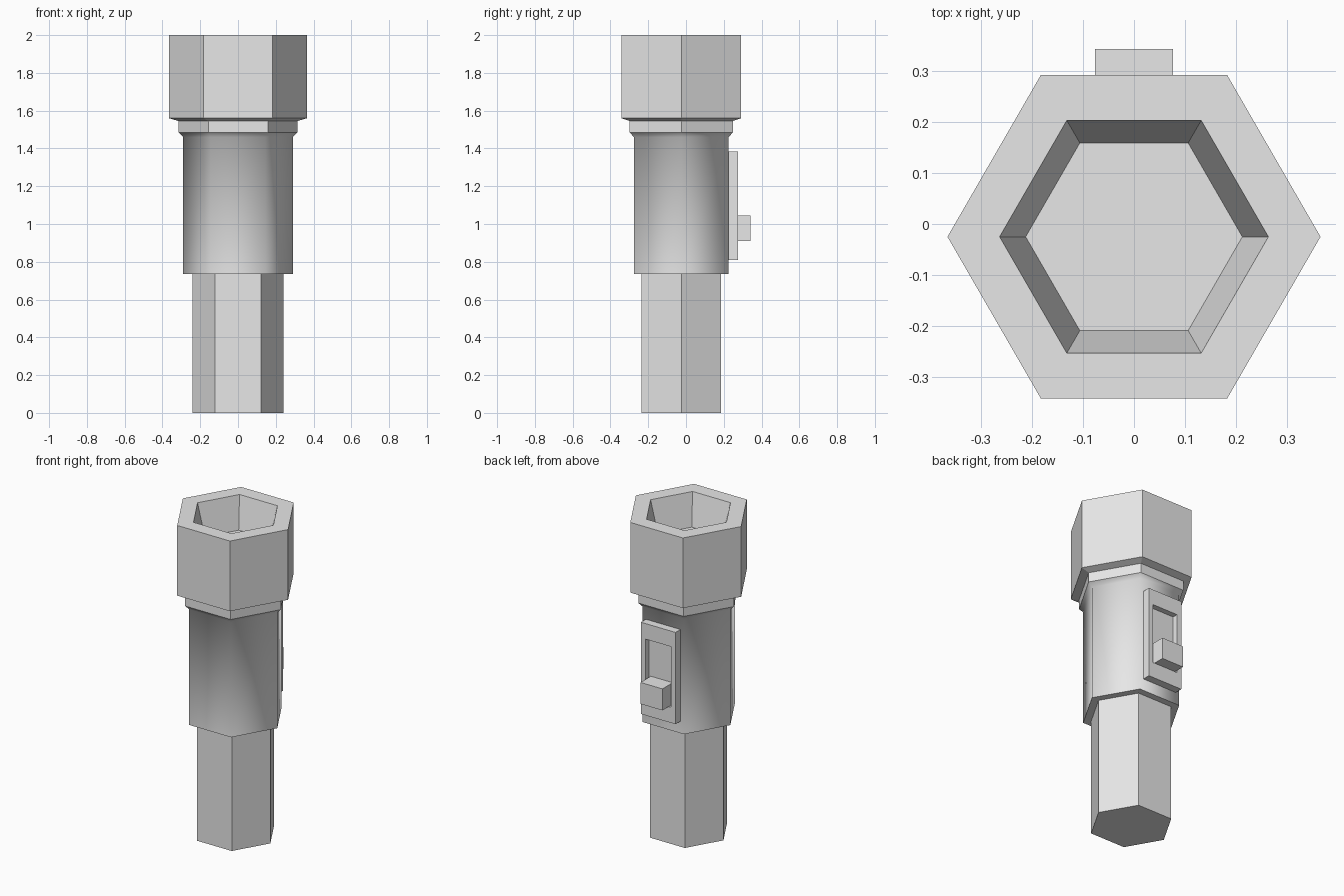
import bpy, bmesh
from math import cos, sin, pi, radians
from mathutils import Vector

cube = bpy.data.objects.get("Cube")
if cube:
    bpy.data.objects.remove(cube, do_unlink=True)

AXIS_Y = -0.025   # the barrel sits slightly forward to make room for the switch

grey = bpy.data.materials.new("light_grey")
grey.use_nodes = True
grey.diffuse_color = (0.8, 0.8, 0.8, 1)
grey.node_tree.nodes["Principled BSDF"].inputs["Base Color"].default_value = (0.8, 0.8, 0.8, 1)


def finish(name, bm):
    bmesh.ops.recalc_face_normals(bm, faces=bm.faces[:])
    mesh = bpy.data.meshes.new(name)
    bm.to_mesh(mesh)
    bm.free()
    mesh.materials.append(grey)
    obj = bpy.data.objects.new(name, mesh)
    bpy.context.collection.objects.link(obj)
    return obj


def hex_loft(name, profile):
    """Six-sided closed loft through (radius, height) rings."""
    bm = bmesh.new()
    rings = [[bm.verts.new((r * cos(i * pi / 3), AXIS_Y + r * sin(i * pi / 3), z))
              for i in range(6)] for r, z in profile]
    for a, b in zip(rings, rings[1:]):
        for i in range(6):
            j = (i + 1) % 6
            bm.faces.new((a[i], a[j], b[j], b[i]))
    bm.faces.new(rings[0])
    bm.faces.new(rings[-1])
    return finish(name, bm)


def box_mesh(low, high):
    low, high = Vector(low), Vector(high)
    bm = bmesh.new()
    bmesh.ops.create_cube(bm, size=1)
    bmesh.ops.scale(bm, vec=high - low, verts=bm.verts)
    bmesh.ops.translate(bm, vec=(low + high) / 2, verts=bm.verts)
    return bm


# Barrel parts
hex_loft("handle", [(0.242, 0), (0.242, 0.736)])
body = hex_loft("body", [(0.29, 0.735), (0.29, 1.46), (0.315, 1.485)])
hex_loft("neck_ring", [(0.315, 1.485), (0.315, 1.545)])

# Head with a tapered hexagonal recess in its top
hex_loft("head", [(0.315, 1.545), (0.365, 1.56), (0.365, 2.0),
                  (0.263, 2.0), (0.212, 1.8)])

# The body blends softly across its six sides
bpy.ops.object.select_all(action='DESELECT')
body.select_set(True)
bpy.context.view_layer.objects.active = body
bpy.ops.object.shade_smooth_by_angle(angle=radians(65))

# Switch plate on the back, with a sunken slot
bm = box_mesh((-0.12, 0.224, 0.81), (0.12, 0.275, 1.385))
bm.normal_update()
back = max(bm.faces, key=lambda f: f.normal.y)
bmesh.ops.inset_region(bm, faces=[back], thickness=0.044)
middle = back.calc_center_median()
for v in back.verts:
    v.co.z = middle.z + (0.19 if v.co.z > middle.z else -0.19)
slot = bmesh.ops.extrude_discrete_faces(bm, faces=[back])["faces"][0]
bmesh.ops.translate(bm, vec=(0, -0.035, 0), verts=slot.verts)
finish("switch_plate", bm)

# Sliding button in the lower end of the slot
finish("switch_button", box_mesh((-0.076, 0.235, 0.91), (0.076, 0.342, 1.045)))
